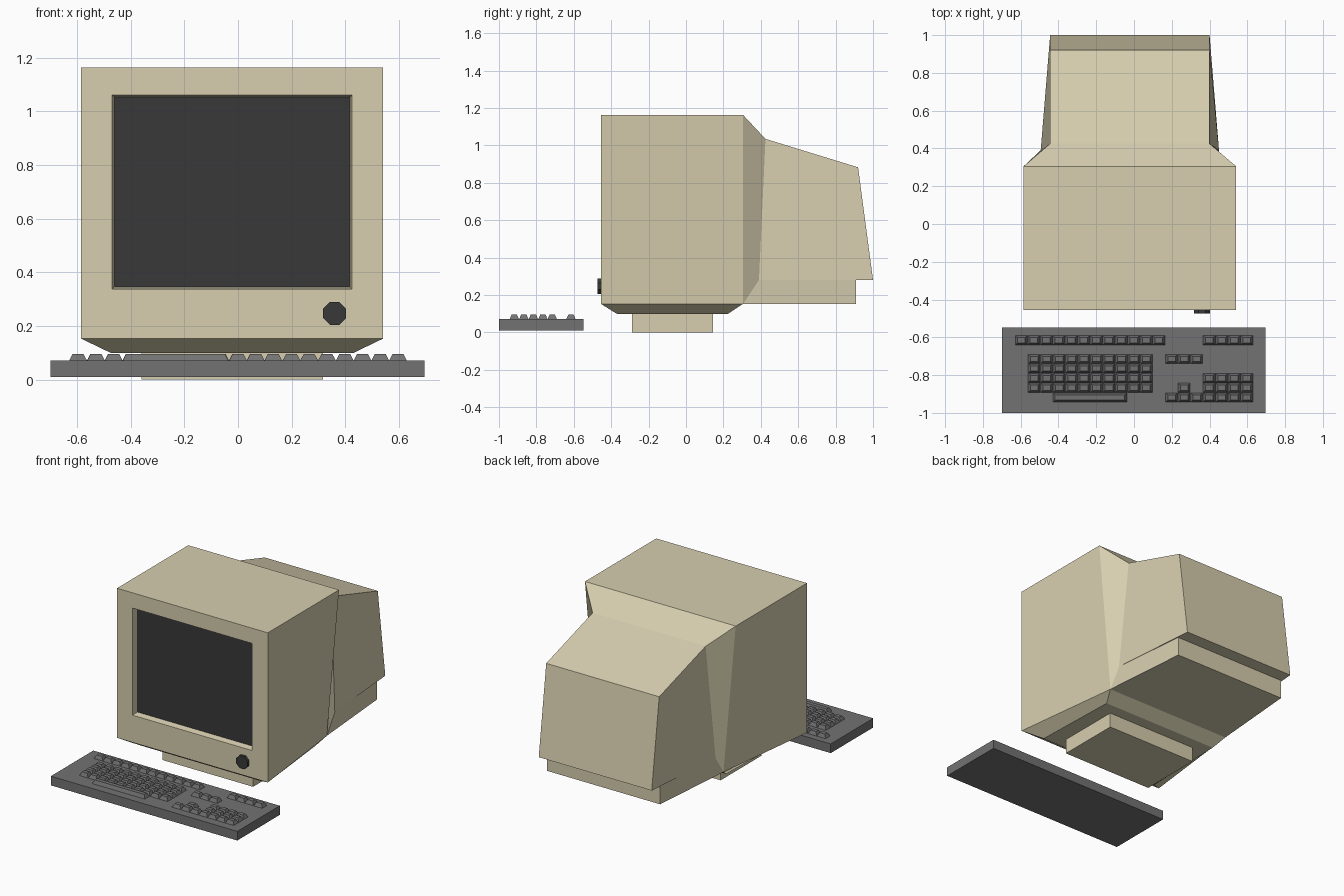
import bpy, bmesh, math
from mathutils import Matrix

if "Cube" in bpy.data.objects:
    bpy.data.objects.remove(bpy.data.objects["Cube"])

CX = -0.022  # the monitor's own centre line


def material(name, rgb):
    m = bpy.data.materials.new(name)
    m.diffuse_color = (*rgb, 1)
    m.use_nodes = True
    m.node_tree.nodes["Principled BSDF"].inputs["Base Color"].default_value = m.diffuse_color
    return m


BEIGE = material("beige plastic", (0.68, 0.62, 0.43))
DARK = material("dark glass", (0.04, 0.04, 0.04))
GREY = material("keyboard grey", (0.17, 0.17, 0.17))


def finish(bm, name, mat):
    bmesh.ops.recalc_face_normals(bm, faces=bm.faces)
    me = bpy.data.meshes.new(name)
    bm.to_mesh(me)
    bm.free()
    me.materials.append(mat)
    ob = bpy.data.objects.new(name, me)
    bpy.context.collection.objects.link(ob)
    return ob


def add_loft(bm, rings, cap_start=True, cap_end=True):
    """Join four-cornered rings; a ring is two bars (centre x, half width, y, z)."""
    loops = []
    for (ca, wa, ya, za), (cb, wb, yb, zb) in rings:
        pts = [(ca - wa, ya, za), (ca + wa, ya, za), (cb + wb, yb, zb), (cb - wb, yb, zb)]
        loops.append([bm.verts.new(p) for p in pts])
    for a, b in zip(loops, loops[1:]):
        for i in range(4):
            j = (i + 1) % 4
            bm.faces.new((a[i], a[j], b[j], b[i]))
    if cap_start:
        bm.faces.new(loops[0])
    if cap_end:
        bm.faces.new(loops[-1])


def loft(name, mat, rings, **caps):
    bm = bmesh.new()
    add_loft(bm, rings, **caps)
    return finish(bm, name, mat)


def block(name, mat, cx, w, y0, y1, z0, z1):
    return loft(name, mat, [((cx, w, y0, z), (cx, w, y1, z)) for z in (z0, z1)])


# housing: screen recess, bezel, main box, shoulder and tapered tube cover
loft("monitor_housing", BEIGE, [
    ((CX, 0.439, -0.415, 0.345), (CX, 0.439, -0.415, 1.053)),
    ((CX, 0.447, -0.455, 0.337), (CX, 0.447, -0.455, 1.060)),
    ((CX, 0.563, -0.455, 0.153), (CX, 0.563, -0.455, 1.163)),
    ((CX, 0.472, 0.305, 0.153), (CX, 0.563, 0.305, 1.163)),
    ((CX, 0.472, 0.390, 0.280), (CX, 0.422, 0.425, 1.035)),
    ((CX, 0.422, 1.000, 0.280), (CX, 0.422, 0.920, 0.883)),
], cap_start=False)

# screen glass at the back of the recess
block("screen", DARK, CX, 0.439, -0.415, -0.40, 0.345, 1.053)

# chamfered underside of the main box
loft("monitor_underside", BEIGE, [
    ((CX, 0.563, -0.455, 0.153), (CX, 0.472, 0.305, 0.153)),
    ((CX, 0.453, -0.370, 0.100), (CX, 0.435, 0.225, 0.100)),
])

# low step beneath the tube cover
loft("rear_step", BEIGE, [
    ((CX, 0.472, 0.305, 0.153), (CX, 0.422, 0.910, 0.153)),
    ((CX, 0.472, 0.390, 0.280), (CX, 0.422, 0.910, 0.280)),
])

# stand
block("stand", BEIGE, CX, 0.338, -0.29, 0.144, 0.0, 0.10)

# octagonal knob
bm = bmesh.new()
bmesh.ops.create_cone(bm, cap_ends=True, segments=8, radius1=0.046, radius2=0.046, depth=0.03,
                      matrix=Matrix.Translation((0.36, -0.458, 0.247))
                      @ Matrix.Rotation(math.pi / 2, 4, 'X')
                      @ Matrix.Rotation(math.pi / 8, 4, 'Z'))
finish(bm, "knob", DARK)

# keyboard slab
block("keyboard_base", GREY, -0.0015, 0.6965, -1.0, -0.547, 0.01, 0.072)

# keys: (row y, left x, number of keys)
PITCH = 0.0661
KEY_ROWS = [
    (-0.615, -0.629, 12), (-0.615, 0.365, 4),
    (-0.715, -0.562, 10), (-0.715, 0.166, 3),
    (-0.765, -0.562, 10),
    (-0.816, -0.562, 10), (-0.816, 0.365, 4),
    (-0.867, -0.562, 10), (-0.867, 0.232, 1), (-0.867, 0.365, 4),
    (-0.918, 0.166, 3), (-0.918, 0.365, 4),
]


def add_key(bm, x0, x1, y):
    c, w = (x0 + x1) / 2, (x1 - x0) / 2
    add_loft(bm, [((c, w, y - 0.025, 0.071), (c, w, y + 0.025, 0.071)),
                  ((c, w - 0.013, y - 0.014, 0.096), (c, w - 0.013, y + 0.014, 0.096))])


bm = bmesh.new()
for y, x, count in KEY_ROWS:
    for i in range(count):
        add_key(bm, x + i * PITCH, x + (i + 1) * PITCH, y)
finish(bm, "keys", GREY)

# space bar
bm = bmesh.new()
add_key(bm, -0.43, -0.036, -0.918)
finish(bm, "space_bar", GREY)
